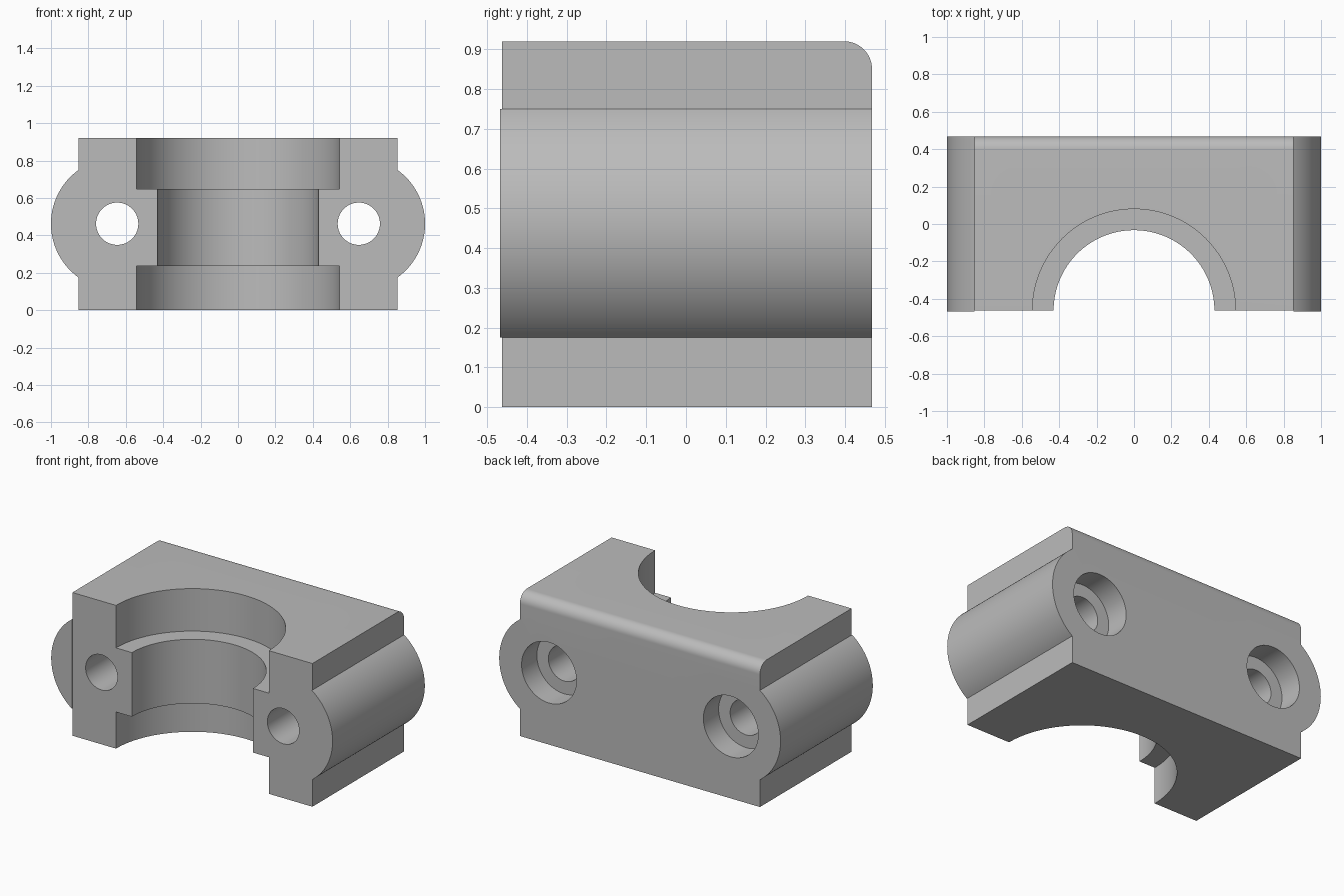
import bpy, bmesh, math
from mathutils import Matrix, Vector

cube = bpy.data.objects.get("Cube")
if cube:
    bpy.data.objects.remove(cube, do_unlink=True)

HALF_X, FRONT, BACK, TOP = 0.853, -0.463, 0.468, 0.92
HOLE_X, HOLE_Z = 0.646, 0.462
EAR_R = 1.0 - HOLE_X

metal = bpy.data.materials.new("plain grey")
metal.use_nodes = True
grey = (0.5, 0.5, 0.5, 1)
metal.diffuse_color = grey
metal.node_tree.nodes["Principled BSDF"].inputs["Base Color"].default_value = grey


def arc(cx, cy, r, start, end, steps):
    return [(cx + r * math.cos(start + (end - start) * i / steps),
             cy + r * math.sin(start + (end - start) * i / steps))
            for i in range(steps + 1)]


def add_object(name, bm):
    bmesh.ops.recalc_face_normals(bm, faces=bm.faces)
    mesh = bpy.data.meshes.new(name)
    bm.to_mesh(mesh)
    bm.free()
    mesh.materials.append(metal)
    obj = bpy.data.objects.new(name, mesh)
    bpy.context.collection.objects.link(obj)
    return obj


def extrude(name, points, direction):
    """Extrude a closed outline of 3D points along a vector."""
    bm = bmesh.new()
    face = bm.faces.new([bm.verts.new(p) for p in points])
    new = bmesh.ops.extrude_face_region(bm, geom=[face])["geom"]
    bmesh.ops.translate(bm, vec=Vector(direction),
                        verts=[v for v in new if isinstance(v, bmesh.types.BMVert)])
    return add_object(name, bm)


def cylinder_z(name, r, z0, z1):
    outline = arc(0, FRONT, r, 0, math.tau, 128)[:-1]
    return extrude(name, [(x, y, z0) for x, y in outline], (0, 0, z1 - z0))


def cylinder_y(name, x, r, y0, y1):
    outline = arc(x, HOLE_Z, r, 0, math.tau, 64)[:-1]
    return extrude(name, [(px, y0, pz) for px, pz in outline], (0, y1 - y0, 0))


def combine(target, tool, operation):
    mod = target.modifiers.new(operation, "BOOLEAN")
    mod.operation, mod.solver, mod.object = operation, "EXACT", tool
    bpy.context.view_layer.objects.active = target
    bpy.ops.object.modifier_apply(modifier=mod.name)
    bpy.data.objects.remove(tool, do_unlink=True)


# Main block with the rounded upper back edge
fillet = 0.07
side = [(FRONT, 0), (BACK, 0)]
side += arc(BACK - fillet, TOP - fillet, fillet, 0, math.pi / 2, 16)
side += [(FRONT, TOP)]
block = extrude("bearing_cap", [(-HALF_X, y, z) for y, z in side], (2 * HALF_X, 0, 0))

# Rounded side ears, slightly proud of the front face
spread = math.acos((HALF_X - HOLE_X) / EAR_R)
for s in (-1, 1):
    outline = arc(HOLE_X, HOLE_Z, EAR_R, -spread, spread, 48)
    outline[0], outline[-1] = (HALF_X, outline[0][1]), (HALF_X, outline[-1][1])
    ear = extrude("side_ear", [(s * x, -BACK, z) for x, z in outline], (0, 2 * BACK, 0))
    combine(block, ear, "UNION")

# Half bore with wider recesses at both ends
for r, z0, z1 in ((0.43, -0.1, 1.1), (0.543, -0.1, 0.235), (0.543, 0.647, 1.1)):
    combine(block, cylinder_z("bore_cutter", r, z0, z1), "DIFFERENCE")

# Bolt holes, counterbored from the back
for s in (-1, 1):
    combine(block, cylinder_y("bolt_cutter", s * HOLE_X, 0.113, -0.6, 0.6), "DIFFERENCE")
    combine(block, cylinder_y("counterbore_cutter", s * HOLE_X, 0.195, BACK - 0.155, 0.6),
            "DIFFERENCE")

# Smooth curved walls, keep machined edges sharp
bpy.ops.object.select_all(action="DESELECT")
block.select_set(True)
bpy.context.view_layer.objects.active = block
bpy.ops.object.shade_smooth_by_angle(angle=math.radians(25))
